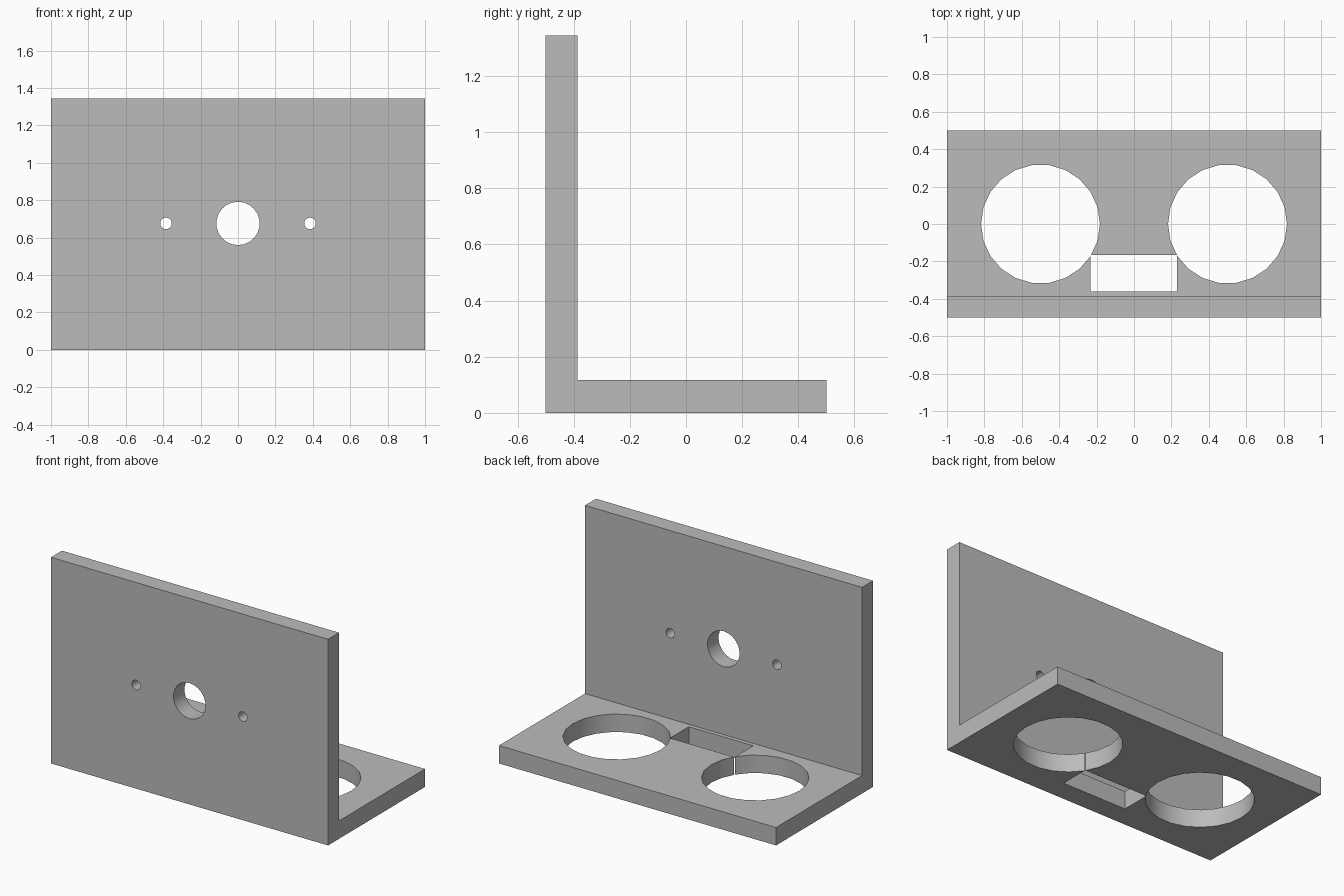
import bpy
import math

if "Cube" in bpy.data.objects:
    bpy.data.objects.remove(bpy.data.objects["Cube"])

grey = bpy.data.materials.new("plain grey")
grey.diffuse_color = (0.5, 0.5, 0.5, 1)
grey.use_nodes = True
grey.node_tree.nodes["Principled BSDF"].inputs["Base Color"].default_value = grey.diffuse_color

FRONT, BACK, INNER = -0.5, 0.5, -0.387   # depth of outer face, rear edge, upright's inner face
BASE, TOP = 0.117, 1.345                 # floor thickness, total height
HOLE_Z = 0.676


def cut(target, cutter):
    """Subtract a hidden helper from the target."""
    cutter.hide_render = True
    mod = target.modifiers.new(cutter.name, 'BOOLEAN')
    mod.operation = 'DIFFERENCE'
    mod.solver = 'EXACT'
    mod.object = cutter
    bpy.context.view_layer.objects.active = target
    bpy.ops.object.modifier_apply(modifier=mod.name)
    bpy.data.objects.remove(cutter)


def drill(target, name, loc, radius, sides, rot=(0, 0, 0)):
    bpy.ops.mesh.primitive_cylinder_add(vertices=sides, radius=radius, depth=0.4,
                                        location=loc, rotation=rot)
    hole = bpy.context.object
    hole.name = name
    cut(target, hole)


# L-shaped bracket: side profile extruded across the width
profile = [(FRONT, 0), (BACK, 0), (BACK, BASE), (INNER, BASE), (INNER, TOP), (FRONT, TOP)]
n = len(profile)
verts = [(x, y, z) for x in (-1, 1) for y, z in profile]
faces = [tuple(reversed(range(n))), tuple(range(n, 2 * n))]
faces += [(i, (i + 1) % n, n + (i + 1) % n, n + i) for i in range(n)]
mesh = bpy.data.meshes.new("bracket")
mesh.from_pydata(verts, [], faces)
mesh.materials.append(grey)
bracket = bpy.data.objects.new("bracket", mesh)
bpy.context.collection.objects.link(bracket)

# Rectangular slot in the floor
bpy.ops.mesh.primitive_cube_add(size=1, location=(-0.001, -0.2625, 0.05))
slot = bpy.context.object
slot.name = "slot_cutter"
slot.scale = (0.464, 0.195, 0.4)
cut(bracket, slot)

# Large floor holes (vertex pointing sideways) and small upright holes
quarter = math.pi / 2
for side in (-1, 1):
    drill(bracket, "floor_hole_cutter", (side * 0.5, 0, 0.05), 0.318, 22, (0, 0, quarter))
    drill(bracket, "screw_hole_cutter", (side * 0.385, -0.44, HOLE_Z), 0.031, 22, (quarter, 0, 0))

# Central hole in the upright
drill(bracket, "centre_hole_cutter", (0, -0.44, HOLE_Z), 0.116, 22, (quarter, 0, 0))

# Smooth hole walls, crisp edges
bpy.ops.object.select_all(action='DESELECT')
bracket.select_set(True)
bpy.context.view_layer.objects.active = bracket
bpy.ops.object.shade_smooth_by_angle(angle=math.radians(30))
